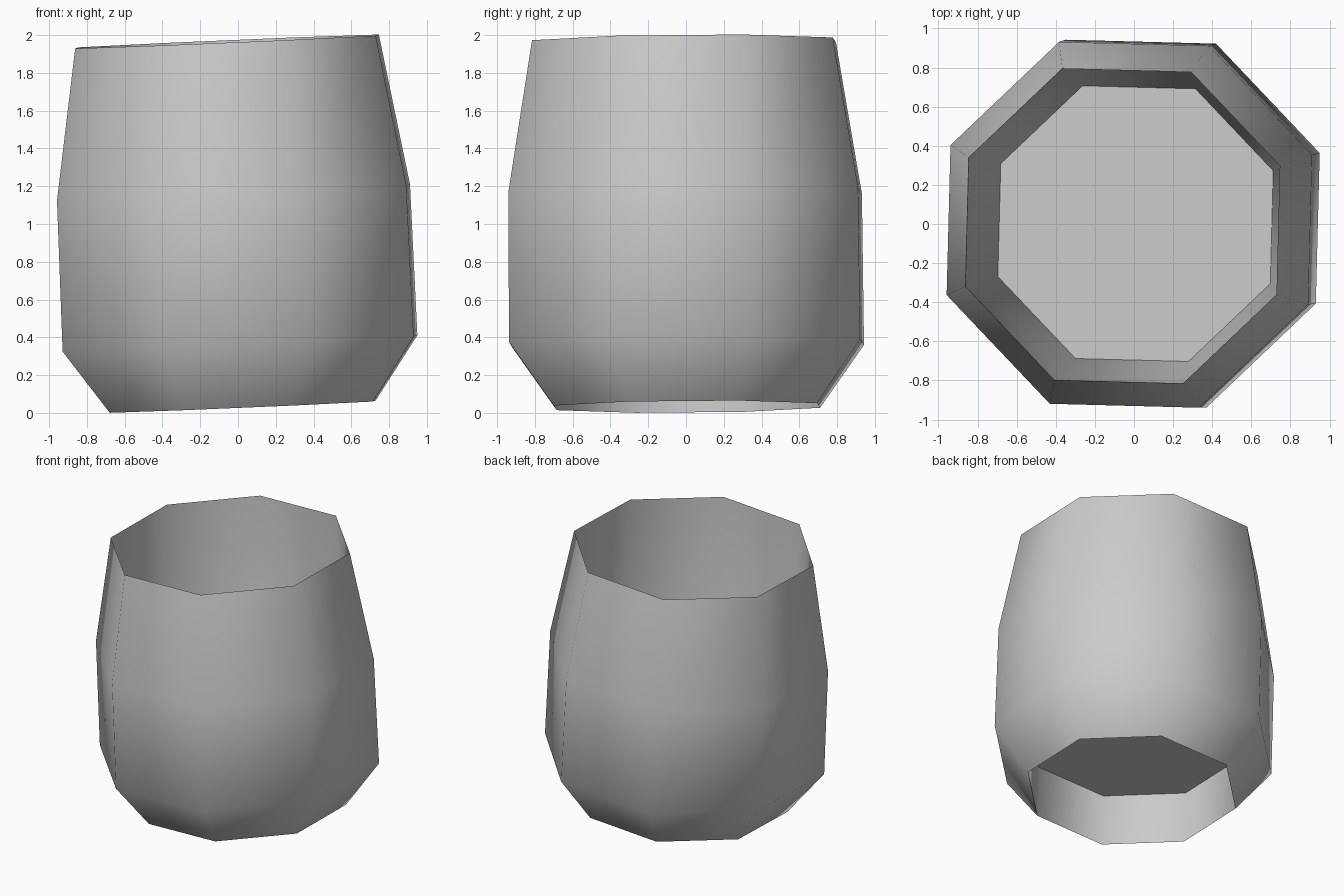
import bpy, bmesh, math
from mathutils import Euler, Vector

if "Cube" in bpy.data.objects:
    bpy.data.objects.remove(bpy.data.objects["Cube"])

SIDES = 8
TURN = math.radians(21)
LEAN = Euler((0.008, -0.043, 0))
BASE = Vector((0.025, 0.005, 0.033))

clay = bpy.data.materials.new("plain grey")
clay.use_nodes = True
grey = (0.6, 0.6, 0.6, 1)
clay.diffuse_color = grey
clay.node_tree.nodes["Principled BSDF"].inputs["Base Color"].default_value = grey


def ring(bm, radius, height):
    return [bm.verts.new((radius * math.cos(TURN + i * math.tau / SIDES),
                          radius * math.sin(TURN + i * math.tau / SIDES), height))
            for i in range(SIDES)]


def finish(name, bm):
    mesh = bpy.data.meshes.new(name)
    bm.to_mesh(mesh)
    bm.free()
    mesh.materials.append(clay)
    obj = bpy.data.objects.new(name, mesh)
    bpy.context.collection.objects.link(obj)
    obj.rotation_euler = LEAN
    obj.location = BASE
    bpy.ops.object.select_all(action="DESELECT")
    obj.select_set(True)
    bpy.context.view_layer.objects.active = obj
    bpy.ops.object.shade_smooth_by_angle(angle=math.radians(60))


# Hollow barrel wall: up the bulging outside, over the rim, down the inside
profile = [(0.755, 0), (1.007, 0.335), (1.002, 1.135), (0.862, 1.935),
           (0.848, 1.135), (0.755, 0.40)]
bm = bmesh.new()
rings = [ring(bm, r, h) for r, h in profile]
for low, high in zip(rings, rings[1:] + rings[:1]):
    for i in range(SIDES):
        j = (i + 1) % SIDES
        bm.faces.new((low[i], low[j], high[j], high[i]))
finish("barrel_wall", bm)

# Raised floor that leaves a recess under the barrel
bm = bmesh.new()
bm.faces.new(ring(bm, 0.755, 0.40))
finish("raised_floor", bm)
